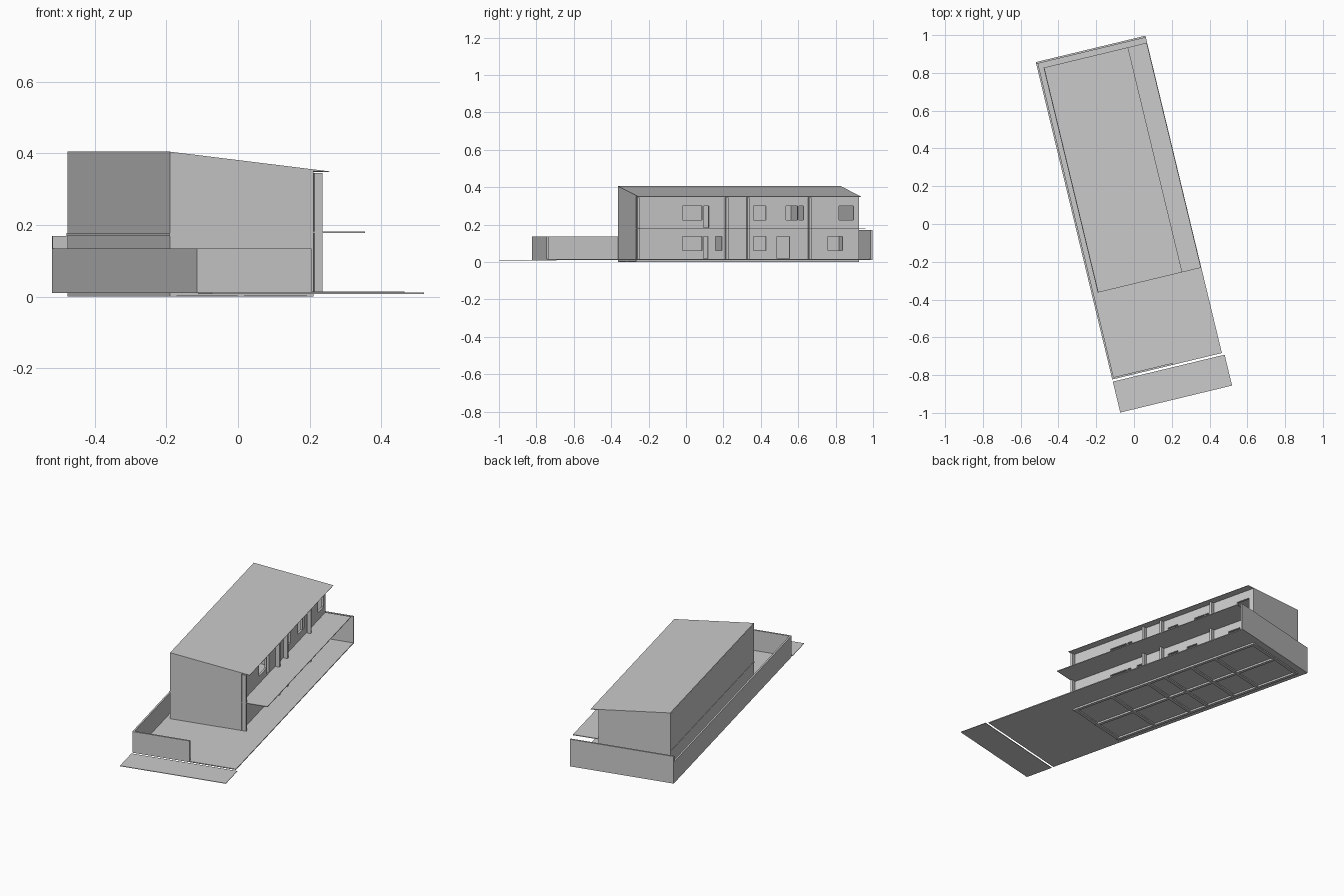
import bpy, bmesh, math
from mathutils import Matrix, Vector

if "Cube" in bpy.data.objects:
    bpy.data.objects.remove(bpy.data.objects["Cube"])

# Local frame: u across the plot, v along it, origin at front left plot corner
FRAME = Matrix.Translation((-0.115, -0.823, 0)) @ Matrix.Rotation(math.radians(13.55), 4, 'Z')


def finish(name, bm):
    bmesh.ops.recalc_face_normals(bm, faces=bm.faces)
    me = bpy.data.meshes.new(name)
    bm.to_mesh(me)
    bm.free()
    ob = bpy.data.objects.new(name, me)
    ob.matrix_world = FRAME
    bpy.context.collection.objects.link(ob)
    return ob


def add_box(bm, u, v, z):
    m = Matrix.Translation(((u[0] + u[1]) / 2, (v[0] + v[1]) / 2, (z[0] + z[1]) / 2))
    s = Matrix.Diagonal((u[1] - u[0], v[1] - v[0], z[1] - z[0], 1))
    bmesh.ops.create_cube(bm, size=1, matrix=m @ s)


def boxes(name, items):
    bm = bmesh.new()
    for b in items:
        add_box(bm, *b)
    return finish(name, bm)


def extrude_v(name, profile, v0, v1):
    bm = bmesh.new()
    f = bm.faces.new([bm.verts.new((u, v0, z)) for u, z in profile])
    r = bmesh.ops.extrude_face_region(bm, geom=[f])
    verts = [e for e in r['geom'] if isinstance(e, bmesh.types.BMVert)]
    bmesh.ops.translate(bm, verts=verts, vec=(0, v1 - v0, 0))
    return finish(name, bm)


def roof_z(u):
    return 0.405 - (u - 0.035) * 0.12


L, R, F, B = 0.035, 0.447, 0.465, 1.69   # house outline
T = 0.012                                # wall thickness
GZ, MID = 0.015, 0.178                   # ground and upper floor levels
party = [0.96, 1.077, 1.417]

# Ground
boxes("plot_slab", [((0, 0.597), (0, 1.728), (0.01, GZ))])
boxes("pavement", [((0, 0.609), (-0.18, -0.012), (0.008, 0.011))])

# Footing strips under the house
cross = [F, 0.71, 0.955, 1.072, 1.25, 1.412, B - 0.018]
boxes("footing_cross", [((L, R), (v, v + 0.018), (0.002, 0.01)) for v in cross])
boxes("footing_long", [((u, u + 0.018), (F, B), (0, 0.01)) for u in (L, 0.23, R - 0.018)])

# Boundary walls
boxes("boundary_left", [((0, 0.01), (0, 1.728), (0.01, 0.135))])
boxes("boundary_front", [((0.01, 0.33), (0, 0.01), (0.01, 0.135))])
boxes("boundary_back", [((0, 0.597), (1.718, 1.728), (0.01, 0.17))])

# House shell: end walls and party walls follow the roof slope
slope = [(L, GZ), (R, GZ), (R, roof_z(R) - 0.004), (L, roof_z(L) - 0.004)]
extrude_v("front_wall", slope, F, F + T)
extrude_v("back_wall", slope, B - T, B)
inner = [(L + T, GZ), (R - T, GZ), (R - T, roof_z(R - T) - 0.004), (L + T, roof_z(L + T) - 0.004)]
for i, v in enumerate(party):
    extrude_v(f"party_wall_{i + 1}", inner, v - 0.005, v + 0.005)
boxes("left_wall", [((L, L + T), (F + T, B - T), (GZ, 0.3995))])
boxes("floor_edge_strip", [((L - 0.002, L), (F, B), (0.17, MID))])
boxes("upper_floor", [((L + T, R - T), (F + T, B - T), (0.172, MID + 0.004))])

# Facade with door and window openings: v range, z range
openings = [
    (0.72, 0.828, 0.06, 0.135), (0.834, 0.859, 0.018, 0.135), (0.90, 0.936, 0.06, 0.135),
    (1.11, 1.178, 0.06, 0.135), (1.24, 1.307, 0.018, 0.135), (1.52, 1.60, 0.06, 0.135),
    (0.72, 0.828, 0.225, 0.30), (0.834, 0.864, 0.185, 0.30), (1.11, 1.178, 0.225, 0.30),
    (1.29, 1.353, 0.225, 0.30), (1.359, 1.384, 0.225, 0.30), (1.58, 1.66, 0.225, 0.30),
]
facade = boxes("facade", [((R - T, R), (F + T, B - T), (GZ, roof_z(R) - 0.004))])
cutter = boxes("opening_cutter", [((R - 0.05, R + 0.05), o[:2], o[2:]) for o in openings])
cutter.hide_render = True
mod = facade.modifiers.new("openings", 'BOOLEAN')
mod.operation = 'DIFFERENCE'
mod.solver = 'EXACT'
mod.object = cutter
bpy.context.view_layer.objects.active = facade
bpy.ops.object.modifier_apply(modifier=mod.name)
bpy.data.objects.remove(cutter)

# Columns, balcony and roof
boxes("columns", [((R + 0.003, 0.473), (v, v + 0.013), (GZ, 0.346))
                  for v in (F, 0.953, 1.07, 1.41)])
boxes("balcony", [((R, 0.595), (F, B), (MID, 0.182))])
E = 0.493
extrude_v("roof", [(L, roof_z(L) - 0.005), (R, roof_z(R) - 0.005), (E, roof_z(E) - 0.002),
                   (E, roof_z(E)), (L, roof_z(L))], F, B)
